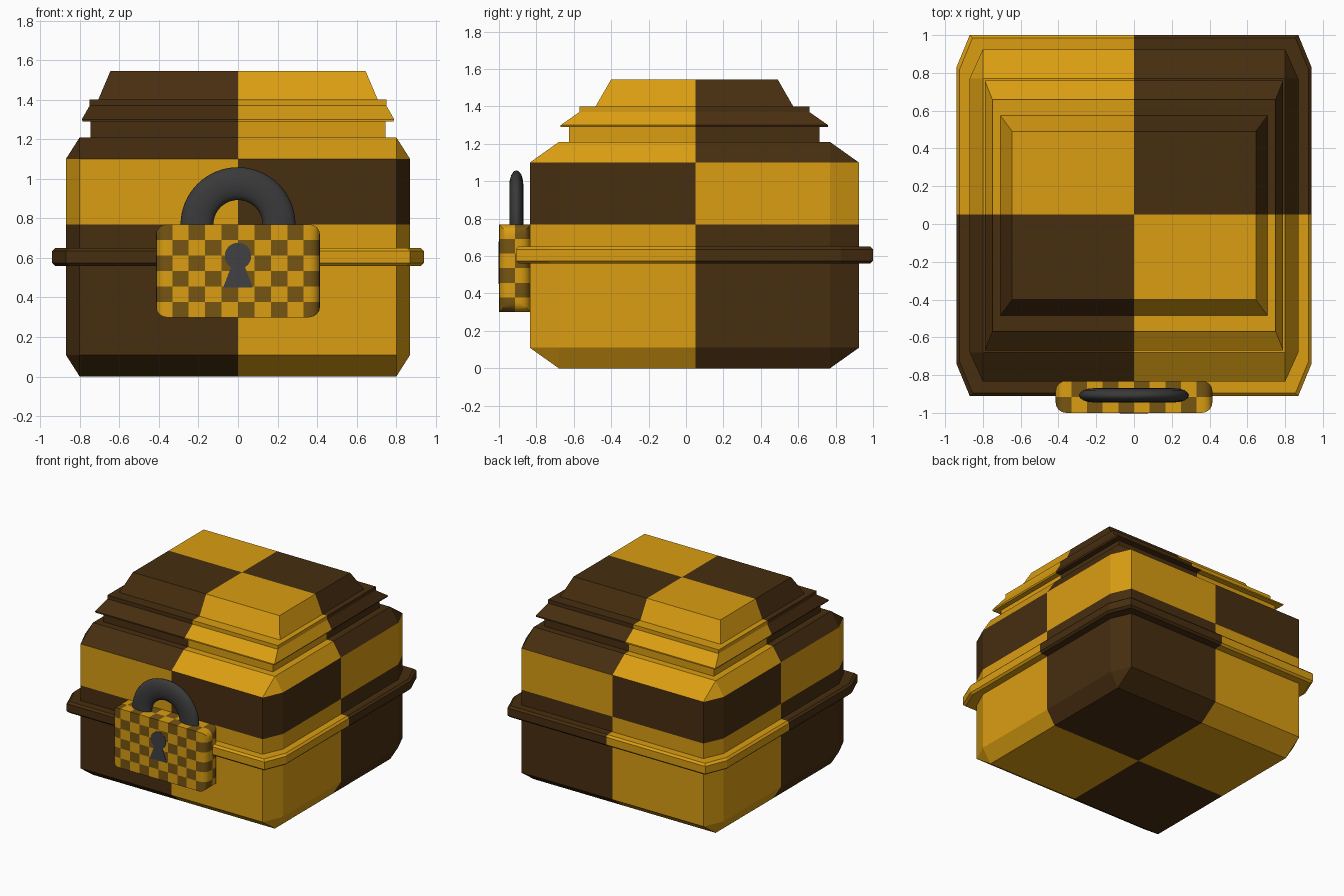
import bpy, bmesh, math
from mathutils import Vector

if "Cube" in bpy.data.objects:
    bpy.data.objects.remove(bpy.data.objects["Cube"])

CY = 0.045            # depth centre of the chest


def material(name, rgb):
    m = bpy.data.materials.new(name)
    m.diffuse_color = (*rgb, 1)
    m.use_nodes = True
    m.node_tree.nodes["Principled BSDF"].inputs["Base Color"].default_value = m.diffuse_color
    return m


GOLD = material("gold", (0.70, 0.34, 0.006))
BROWN = material("dark brown", (0.063, 0.027, 0.005))
SPOT = material("dull gold", (0.18, 0.09, 0.006))
STEEL = material("dark steel", (0.042, 0.042, 0.043))
HOLE = material("keyhole grey", (0.052, 0.052, 0.057))


def finish(name, bm, mats, smooth=None):
    bmesh.ops.recalc_face_normals(bm, faces=bm.faces[:])
    me = bpy.data.meshes.new(name)
    bm.to_mesh(me)
    bm.free()
    for m in mats:
        me.materials.append(m)
    ob = bpy.data.objects.new(name, me)
    bpy.context.collection.objects.link(ob)
    if smooth:
        bpy.ops.object.select_all(action='DESELECT')
        ob.select_set(True)
        bpy.context.view_layer.objects.active = ob
        bpy.ops.object.shade_smooth_by_angle(angle=math.radians(smooth))
    return ob


def cut(bm, co, axis):
    no = Vector((0, 0, 0))
    no[axis] = 1
    point = Vector((0, 0, 0))
    point[axis] = co
    bmesh.ops.bisect_plane(bm, geom=bm.verts[:] + bm.edges[:] + bm.faces[:],
                           dist=1e-5, plane_co=point, plane_no=no)


def chest_part(name, levels):
    """Convex solid through rectangles (half x, half y, z), painted in big checks."""
    bm = bmesh.new()
    for hx, hy, z in levels:
        for sx in (-1, 1):
            for sy in (-1, 1):
                bm.verts.new((sx * hx, CY + sy * hy, z))
    bmesh.ops.convex_hull(bm, input=bm.verts[:])
    bmesh.ops.dissolve_limit(bm, angle_limit=0.01, verts=bm.verts[:], edges=bm.edges[:])
    cut(bm, 0, 0)
    cut(bm, CY + 0.005, 1)
    cut(bm, 0.77, 2)
    cut(bm, 1.10, 2)
    for f in bm.faces:
        c = f.calc_center_median()
        odd = (c.x > 0) ^ (c.y > CY + 0.005) ^ (0.77 < c.z < 1.10)
        f.material_index = 0 if odd else 1
    return finish(name, bm, [GOLD, BROWN])


# Chest body with chamfered edges and corners
chest_part("chest_body", [(0.80, 0.725, 0), (0.87, 0.725, 0.11), (0.80, 0.88, 0.11),
                          (0.87, 0.725, 1.10), (0.80, 0.88, 1.10), (0.80, 0.725, 1.21)])
# Band round the middle
chest_part("middle_band", [(hx - i, hy - i, z)
                           for z, i in ((0.56, 0.015), (0.575, 0), (0.635, 0), (0.65, 0.015))
                           for hx, hy in ((0.94, 0.785), (0.87, 0.955))])
# Stepped lid
chest_part("lid_neck", [(0.745, 0.67, 1.20), (0.745, 0.67, 1.30)])
chest_part("lid_flare", [(0.785, 0.715, 1.29), (0.79, 0.715, 1.30), (0.75, 0.615, 1.37)])
chest_part("lid_step", [(0.75, 0.615, 1.365), (0.75, 0.615, 1.40)])
chest_part("lid_cap", [(0.715, 0.54, 1.38), (0.645, 0.445, 1.545)])

# Padlock body: box with its sides rounded, top and bottom edges left square
bm = bmesh.new()
bmesh.ops.create_cube(bm, size=1)
for v in bm.verts:
    v.co = Vector((v.co.x * 0.83, v.co.y * 0.17 - 0.915, v.co.z * 0.47 + 0.535))
edges = [e for e in bm.edges if abs(e.verts[0].co.x - e.verts[1].co.x) < 0.01]
bmesh.ops.bevel(bm, geom=edges, offset=0.055, segments=4, profile=0.5, affect='EDGES')
CELL_X, CELL_Z = 0.083, 0.47 / 6
for i in range(1, 10):
    cut(bm, -0.415 + i * CELL_X, 0)
for i in range(1, 6):
    cut(bm, 0.30 + i * CELL_Z, 2)
cut(bm, -0.915, 1)
for f in bm.faces:      # small checks
    c = f.calc_center_median()
    k = int((c.x + 0.415) / CELL_X) + int((c.z - 0.3001) / CELL_Z) + (c.y > -0.915)
    f.material_index = k % 2
finish("padlock_body", bm, [GOLD, SPOT], 40)

# Padlock shackle: half ring with an oval section
bm = bmesh.new()
N, M = 32, 16
rings = []
for i in range(N + 1):
    a = math.pi * i / N
    ring = []
    for j in range(M):
        b = 2 * math.pi * j / M
        r = 0.2075 + 0.083 * math.cos(b)
        ring.append(bm.verts.new((r * math.cos(a), -0.907 + 0.038 * math.sin(b),
                                  0.768 + r * math.sin(a))))
    rings.append(ring)
for p, q in zip(rings, rings[1:]):
    for j in range(M):
        bm.faces.new((p[j], p[j - 1], q[j - 1], q[j]))
bm.faces.new(rings[0])
bm.faces.new(rings[-1])
finish("padlock_shackle", bm, [STEEL], 50)

# Keyhole: thin plate, round head on a flared stem
bm = bmesh.new()
outline = [(-0.075, 0.45), (0.075, 0.45), (0.035, 0.555)]
for i in range(21):
    a = math.radians(-55 + 290 * i / 20)
    outline.append((0.067 * math.cos(a), 0.61 + 0.067 * math.sin(a)))
outline.append((-0.035, 0.555))
face = bm.faces.new([bm.verts.new((x, -1.003, z)) for x, z in outline])
ext = bmesh.ops.extrude_face_region(bm, geom=[face])
for v in ext["geom"]:
    if isinstance(v, bmesh.types.BMVert):
        v.co.y += 0.006
finish("keyhole", bm, [HOLE])
